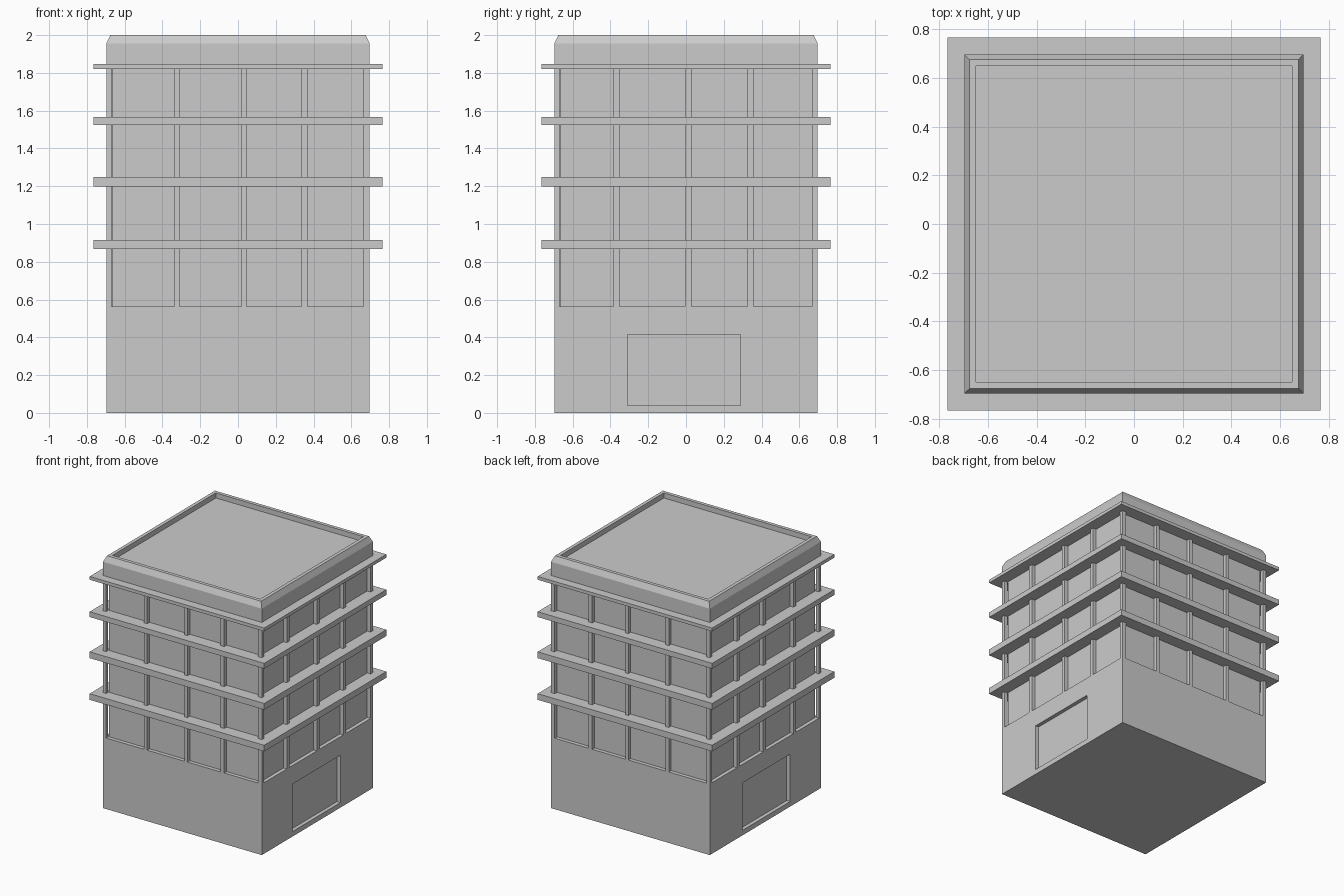
import bpy, bmesh

if "Cube" in bpy.data.objects:
    bpy.data.objects.remove(bpy.data.objects["Cube"])

W = 0.697          # half width of the walls
D = 0.03           # depth of window and door recesses
SILL, TOP = 0.563, 1.83


def box(name, x0, x1, y0, y1, z0, z1):
    bm = bmesh.new()
    bmesh.ops.create_cube(bm, size=1)
    for v in bm.verts:
        v.co = ((x0, x1)[v.co.x > 0], (y0, y1)[v.co.y > 0], (z0, z1)[v.co.z > 0])
    return finish(name, bm)


def finish(name, bm):
    bmesh.ops.recalc_face_normals(bm, faces=bm.faces)
    mesh = bpy.data.meshes.new(name)
    bm.to_mesh(mesh)
    bm.free()
    obj = bpy.data.objects.new(name, mesh)
    bpy.context.collection.objects.link(obj)
    return obj


# Ground floor block with a recessed doorway on the left and right sides
base = box("ground_floor", -W, W, -W, W, 0, SILL)
for side in (-1, 1):
    a, b = sorted((side * (W - D), side * (W + 0.1)))
    cutter = box("door_cutter", a, b, -0.31, 0.288, 0.04, 0.416)
    cutter.hide_render = True
    cutter.hide_set(True)
    mod = base.modifiers.new("doorway", 'BOOLEAN')
    mod.operation = 'DIFFERENCE'
    mod.solver = 'EXACT'
    mod.object = cutter

# Recessed window walls
C = W - D
box("window_walls", -C, C, -C, C, SILL, TOP)

# Corner piers
for x0, x1 in ((-W, -0.67), (0.665, W)):
    for y0, y1 in ((-W, -0.67), (0.668, W)):
        box("corner_pier", x0, x1, y0, y1, SILL, TOP)

# Piers between the windows, mirrored to the opposite side
for side in (-1, 1):
    a, b = sorted((side * C, side * W))
    for p0, p1 in ((-0.337, -0.31), (0.018, 0.044), (0.335, 0.367)):
        box("window_pier", p0, p1, a, b, SILL, TOP)
    for p0, p1 in ((-0.384, -0.352), (-0.006, 0.028), (0.325, 0.357)):
        box("window_pier", a, b, p0, p1, SILL, TOP)

# Projecting floor slabs
S = 0.766
for z0, z1 in ((0.867, 0.916), (1.198, 1.248), (1.524, 1.566), (1.82, 1.846)):
    box("floor_slab", -S, S, -S, S, z0, z1)

# Parapet with bevelled outer edge and sunken roof
bm = bmesh.new()
rings = []
for r, z in ((W, 1.84), (W, 1.955), (0.676, 2.0), (0.648, 2.0), (0.648, 1.96)):
    rings.append([bm.verts.new((sx * r, sy * r, z))
                  for sx, sy in ((-1, -1), (1, -1), (1, 1), (-1, 1))])
for lo, hi in zip(rings, rings[1:]):
    for i in range(4):
        j = (i + 1) % 4
        bm.faces.new((lo[i], lo[j], hi[j], hi[i]))
bm.faces.new(rings[0][::-1])
bm.faces.new(rings[-1])
finish("roof_parapet", bm)
